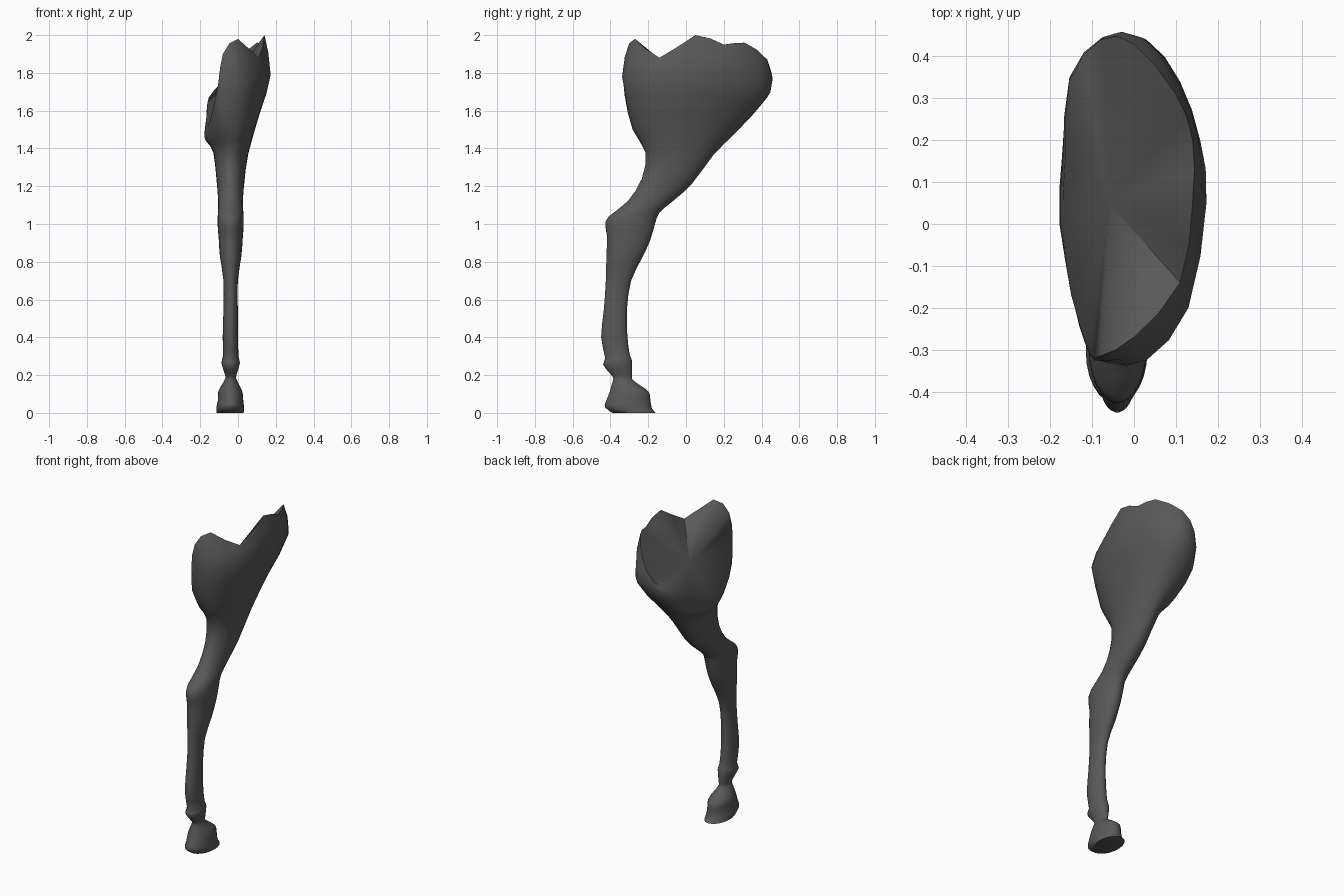
import bpy, bmesh, math
from mathutils import Vector

N = 26  # sides around the leg

# Cross-sections: (front y, front z, back y, back z, left x, right x, side tilt)
SHIN = [
    (-.39, 0, -.16, 0, -.113, .03, 0), (-.43, .03, -.18, .025, -.115, .032, 0),
    (-.425, .06, -.188, .07, -.107, .028, 0), (-.405, .11, -.195, .11, -.105, .024, 0),
    (-.395, .145, -.24, .145, -.088, .008, 0), (-.385, .18, -.282, .175, -.07, -.008, 0),
    (-.395, .20, -.285, .20, -.068, -.008, 0), (-.44, .255, -.285, .275, -.088, .01, 0),
    (-.428, .29, -.298, .31, -.08, .002, 0), (-.45, .40, -.31, .41, -.081, .001, 0),
    (-.435, .55, -.312, .55, -.077, -.001, 0), (-.425, .70, -.29, .70, -.077, -.001, 0),
    (-.422, .84, -.232, .82, -.096, .018, 0), (-.418, .93, -.19, .91, -.102, .025, 0),
]
THIGH = [
    (-.428, .99, -.163, 1.0, -.108, .03, 0), (-.41, 1.04, -.14, 1.06, -.107, .029, 0),
    (-.31, 1.12, -.07, 1.12, -.105, .026, 0), (-.235, 1.24, .03, 1.21, -.113, .034, 0),
    (-.216, 1.38, .15, 1.37, -.13, .055, .0), (-.285, 1.51, .27, 1.50, -.158, .115, .08),
]
# Widest loop of the haunch, and the slanted open rim above it
BULGE = [(.173, .05, 1.79), (.158, .2, 1.77), (.11, .34, 1.76), (.03, .44, 1.72),
         (-.07, .43, 1.67), (-.15, .34, 1.58), (-.172, .16, 1.48), (-.178, 0, 1.46),
         (-.145, -.17, 1.48), (-.11, -.3, 1.6), (-.06, -.332, 1.75), (.03, -.325, 1.79),
         (.13, -.2, 1.77)]
RIM = [(.14, .05, 2.0), (.14, .2, 1.95), (.10, .31, 1.96), (.0, .43, 1.87),
       (-.08, .44, 1.76), (-.155, .34, 1.67), (-.165, .15, 1.59), (-.17, 0, 1.52),
       (-.15, -.17, 1.54), (-.105, -.305, 1.74), (-.08, -.315, 1.90), (.0, -.27, 1.98),
       (.11, -.14, 1.88)]


def spline(a, b, c, d, t):
    return .5 * (2 * b + (c - a) * t + (2 * a - 5 * b + 4 * c - d) * t * t
                 + (3 * b - a - 3 * c + d) * t ** 3)


def section(s):
    yf, zf, yb, zb, x0, x1, tilt = s
    ring = []
    for i in range(N):
        c, n = math.cos(math.tau * i / N), math.sin(math.tau * i / N)
        ring.append(Vector(((x0 + x1 + (x1 - x0) * c) / 2, (yf + yb + (yb - yf) * n) / 2,
                            (zf + zb + (zb - zf) * n) / 2 + tilt * c)))
    return ring


def loop(points):
    p = [Vector(q) for q in points]
    k = len(p)
    return [spline(p[i - 1], p[i], p[(i + 1) % k], p[(i + 2) % k], t)
            for i in range(k) for t in (0, .5)]


# Leg body: rings smoothed lengthwise
keys = [section(s) for s in SHIN + THIGH] + [loop(BULGE), loop(RIM)]
rings = []
last = len(keys) - 1
for i in range(last):
    near = [keys[max(0, min(last, i + j))] for j in (-1, 0, 1, 2)]
    for t in (0, .5):
        rings.append([spline(*(r[v] for r in near), t) for v in range(N)])
rings.append(keys[-1])
for ring in rings:
    for v in ring:
        v.z = max(0, v.z)

bm = bmesh.new()
vs = [[bm.verts.new(v) for v in ring] for ring in rings]
for a, b in zip(vs, vs[1:]):
    for i in range(N):
        j = (i + 1) % N
        bm.faces.new((a[i], a[j], b[j], b[i]))

# Flat sole and hip cap fanned to one point
bm.faces.new(vs[0][::-1])
hub = bm.verts.new((-.06, .05, 1.72))
for i in range(N):
    bm.faces.new((vs[-1][i], vs[-1][(i + 1) % N], hub))

mesh = bpy.data.meshes.new("hind_leg")
bm.to_mesh(mesh)
bm.free()
leg = bpy.data.objects.new("hind_leg", mesh)
bpy.context.collection.objects.link(leg)
hide = bpy.data.materials.new("dark_hide")
hide.diffuse_color = (.1, .1, .1, 1)
mesh.materials.append(hide)
bpy.context.view_layer.objects.active = leg
leg.select_set(True)
bpy.ops.object.shade_smooth_by_angle(angle=math.radians(60))
